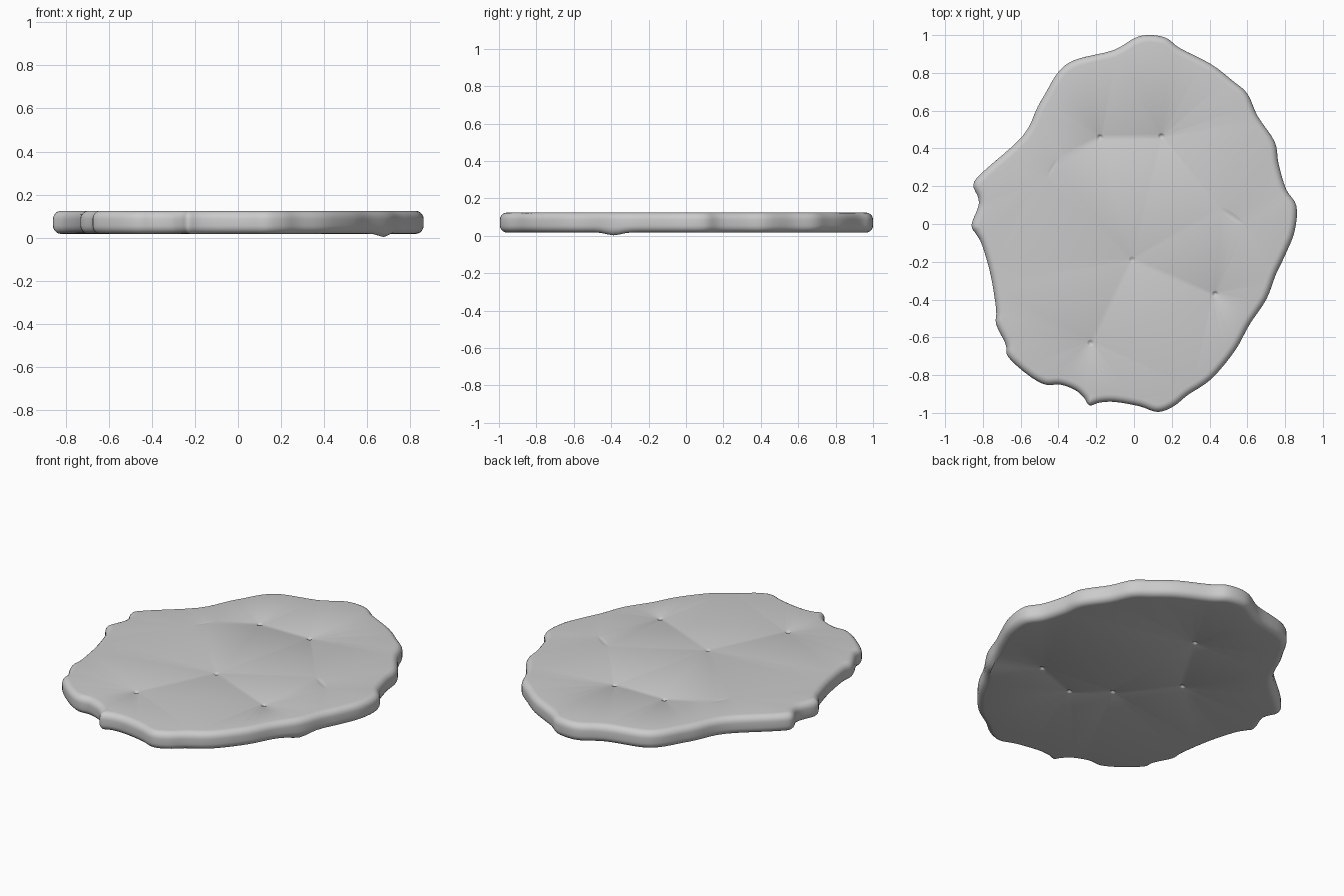
import bpy, bmesh, math
from mathutils import Vector

if "Cube" in bpy.data.objects:
    bpy.data.objects.remove(bpy.data.objects["Cube"])

TOP, BOTTOM, R = 0.124, 0.017, 0.038

# Wavy outline seen from above, clockwise from the back
OUTLINE = [
    (.08, 1.0), (.17, .985), (.245, .93), (.41, .845), (.52, .76), (.60, .69),
    (.655, .57), (.745, .435), (.765, .32), (.805, .185), (.86, .095),
    (.85, -.04), (.80, -.165), (.75, -.27), (.70, -.40), (.61, -.535),
    (.535, -.67), (.41, -.82), (.285, -.905), (.21, -.965), (.125, -.995),
    (.03, -.965), (-.10, -.942), (-.18, -.945), (-.235, -.96), (-.265, -.92),
    (-.31, -.88), (-.39, -.85), (-.47, -.85), (-.56, -.80), (-.665, -.705),
    (-.68, -.635), (-.73, -.53), (-.73, -.45), (-.76, -.265), (-.805, -.11),
    (-.835, -.055), (-.86, -.005), (-.825, .09), (-.825, .14), (-.85, .21),
    (-.795, .28), (-.59, .465), (-.51, .62), (-.47, .69), (-.40, .805),
    (-.31, .87), (-.11, .92), (.005, .985)]

# Dents: x, y, length radius, width radius, angle, depth
TOP_DENTS = [(-.18, .46, .02, .018, 0, .012), (.145, .465, .02, .018, 0, .012),
             (.43, -.37, .02, .018, 0, .012), (-.23, -.63, .02, .02, 0, .009),
             (-.01, -.19, .02, .02, 0, .007), (.52, .04, .09, .02, -35, .004),
             (-.43, .30, .07, .015, 60, .002)]
BOTTOM_DENTS = [(0, .51, .02, .018, 0, .012), (.455, -.23, .02, .018, 0, .012),
                (.183, -.326, .02, .018, 0, .012), (0, -.18, .02, .018, 0, .012),
                (-.25, .107, .02, .018, 0, .012)]


def smooth_loop(pts, steps):
    """Closed Catmull-Rom curve through the points."""
    p = [Vector(q) for q in pts]
    n, out = len(p), []
    for i in range(n):
        a, b, c, d = (p[(i + k) % n] for k in (-1, 0, 1, 2))
        for s in range(steps):
            t = s / steps
            out.append(.5 * (2 * b + (c - a) * t + (2 * a - 5 * b + 4 * c - d) * t * t
                             + (3 * b - a - 3 * c + d) * t ** 3))
    return out


def outward_normals(loop, reach=4):
    """Softened normals so that the inset rings never cross."""
    n, out = len(loop), []
    for i in range(n):
        t = Vector((0, 0))
        for k in range(1, reach + 1):
            t += loop[(i + k) % n] - loop[i - k]
        t.normalize()
        out.append(Vector((-t.y, t.x)))
    return out


def bridge(bm, a, b):
    n = len(a)
    for i in range(n):
        bm.faces.new((a[i], a[(i + 1) % n], b[(i + 1) % n], b[i]))


def ring_edges(bm, ring):
    n = len(ring)
    return [bm.edges.get((ring[i], ring[(i + 1) % n])) for i in range(n)]


def dent(bm, z, inward, spec):
    """Small bowl pressed into a flat side; returns its rim edges."""
    x, y, rx, ry, ang, depth = spec
    ang, rings = math.radians(ang), []
    for scale, drop in ((1, 0), (.75, .2), (.5, .65), (.2, .95)):
        ring = []
        for k in range(16):
            t = math.tau * k / 16
            u, v = rx * scale * math.cos(t), ry * scale * math.sin(t)
            ring.append(bm.verts.new((x + u * math.cos(ang) - v * math.sin(ang),
                                      y + u * math.sin(ang) + v * math.cos(ang),
                                      z + inward * depth * drop)))
        rings.append(ring)
    for a, b in zip(rings, rings[1:]):
        bridge(bm, a, b)
    bm.faces.new(rings[-1])
    return ring_edges(bm, rings[0])


bm = bmesh.new()
loop = smooth_loop(OUTLINE, 4)
normals = outward_normals(loop)

# Rounded rim: quarter arc at the top, short wall, quarter arc at the bottom
profile = [(R * (1 - math.sin(a)), TOP - R * (1 - math.cos(a)))
           for a in (math.pi / 2 * k / 5 for k in range(6))]
profile += [(inset, TOP + BOTTOM - z) for inset, z in reversed(profile)]
rings = []
for inset, z in profile:
    ring = []
    for p, nrm in zip(loop, normals):
        q = p - nrm * inset
        # Little sag under the right-hand rim
        low = max(0, (TOP - z) / (TOP - BOTTOM) - .4) / .6
        sag = .017 * low * math.exp(-((p.x - .70) ** 2 + (p.y + .40) ** 2) / .004)
        if inset > R * .99:
            sag = 0
        ring.append(bm.verts.new((q.x, q.y, z - sag)))
    rings.append(ring)
for a, b in zip(rings, rings[1:]):
    bridge(bm, a, b)

# Flat top and underside, filled around their dents
for ring, z, inward, dents in ((rings[0], TOP, -1, TOP_DENTS),
                               (rings[-1], BOTTOM, 1, BOTTOM_DENTS)):
    edges = ring_edges(bm, ring)
    for spec in dents:
        edges += dent(bm, z, inward, spec)
    bmesh.ops.triangle_fill(bm, use_beauty=True, edges=edges,
                            normal=(0, 0, -inward))
bmesh.ops.recalc_face_normals(bm, faces=bm.faces)

mesh = bpy.data.meshes.new("flat_stone")
bm.to_mesh(mesh)
bm.free()
stone = bpy.data.objects.new("flat_stone", mesh)
bpy.context.collection.objects.link(stone)

mat = bpy.data.materials.new("light_grey")
mat.diffuse_color = (.6, .6, .6, 1)
mat.use_nodes = True
mat.node_tree.nodes["Principled BSDF"].inputs["Base Color"].default_value = mat.diffuse_color
mesh.materials.append(mat)

bpy.context.view_layer.objects.active = stone
stone.select_set(True)
bpy.ops.object.shade_smooth_by_angle(angle=math.radians(50))
